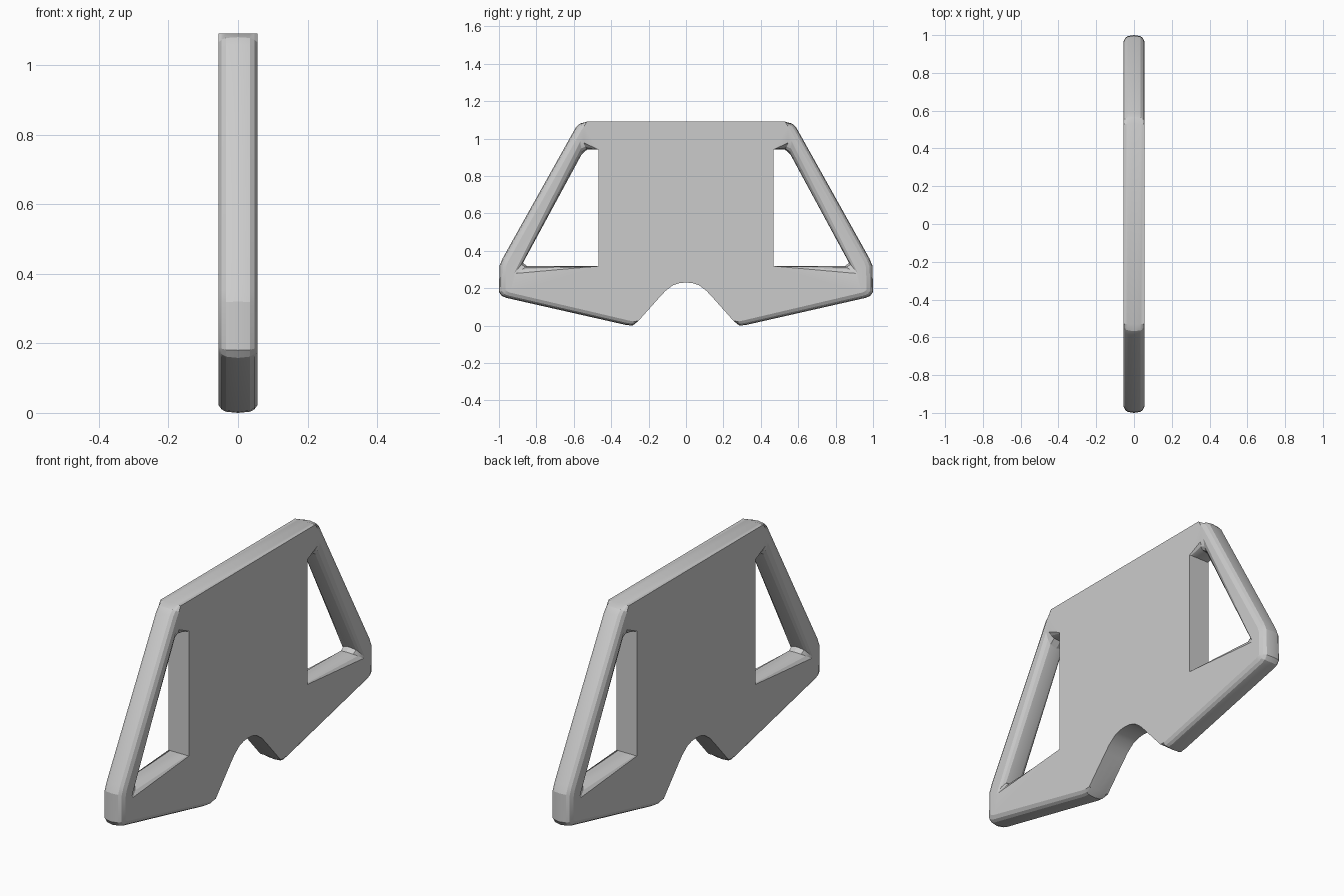
import bpy, bmesh

if "Cube" in bpy.data.objects:
    bpy.data.objects.remove(bpy.data.objects["Cube"])

# Each point: y, z on the rim's centre line, then y, z where the rim meets the flat side
OUTER = [
    (0.53, 1.09, 0.53, 1.09), (0.567, 1.08, 0.545, 1.065), (0.59, 1.058, 0.56, 1.043),
    (0.98, 0.36, 0.95, 0.345), (0.997, 0.32, 0.963, 0.312), (1.0, 0.18, 0.965, 0.19),
    (0.985, 0.158, 0.955, 0.182), (0.96, 0.148, 0.94, 0.176), (0.32, 0.003, 0.31, 0.028),
    (0.285, 0.0, 0.28, 0.022), (0.255, 0.024, 0.255, 0.024), (0.138, 0.155, 0.138, 0.155),
    (0.11, 0.185, 0.11, 0.185), (0.07, 0.215, 0.07, 0.215), (0.035, 0.227, 0.035, 0.227),
]
HOLE = [
    (0.467, 0.94, 0.467, 0.94), (0.53, 0.94, 0.545, 0.977), (0.558, 0.915, 0.565, 0.985),
    (0.872, 0.335, 0.92, 0.278), (0.85, 0.318, 0.908, 0.279), (0.467, 0.318, 0.467, 0.318),
]
# Rim cross-section: x, blend from centre line to flat side
SECTION = [(-0.056, 1), (-0.047, 0.45), (-0.034, 0.15), (0, 0),
           (0.034, 0.15), (0.047, 0.45), (0.056, 1)]


def mirrored(points):
    return [(-a, b, -c, d) for a, b, c, d in reversed(points)]


bm = bmesh.new()
side_edges = {0: [], len(SECTION) - 1: []}


def add_rim(points):
    rows = [[bm.verts.new((x, a + (c - a) * t, b + (d - b) * t)) for a, b, c, d in points]
            for x, t in SECTION]
    n = len(points)
    for r0, r1 in zip(rows, rows[1:]):
        for i in range(n):
            j = (i + 1) % n
            bm.faces.new((r0[i], r0[j], r1[j], r1[i]))
    for k, edges in side_edges.items():
        for i in range(n):
            edges.append(bm.edges.get((rows[k][i], rows[k][(i + 1) % n])))


# Outer outline and the two side openings
add_rim(OUTER + [(0, 0.23, 0, 0.23)] + mirrored(OUTER))
add_rim(HOLE)
add_rim(mirrored(HOLE))

# Flat sides
for k, edges in side_edges.items():
    bmesh.ops.triangle_fill(bm, use_beauty=True, edges=edges,
                            normal=(-1 if k == 0 else 1, 0, 0))
bmesh.ops.remove_doubles(bm, verts=bm.verts[:], dist=0.00001)
bmesh.ops.recalc_face_normals(bm, faces=bm.faces[:])

mesh = bpy.data.meshes.new("plate_with_side_arms")
bm.to_mesh(mesh)
bm.free()
plate = bpy.data.objects.new("plate_with_side_arms", mesh)
bpy.context.collection.objects.link(plate)
bpy.context.view_layer.objects.active = plate
plate.select_set(True)
bpy.ops.object.shade_smooth_by_angle(angle=0.35)
